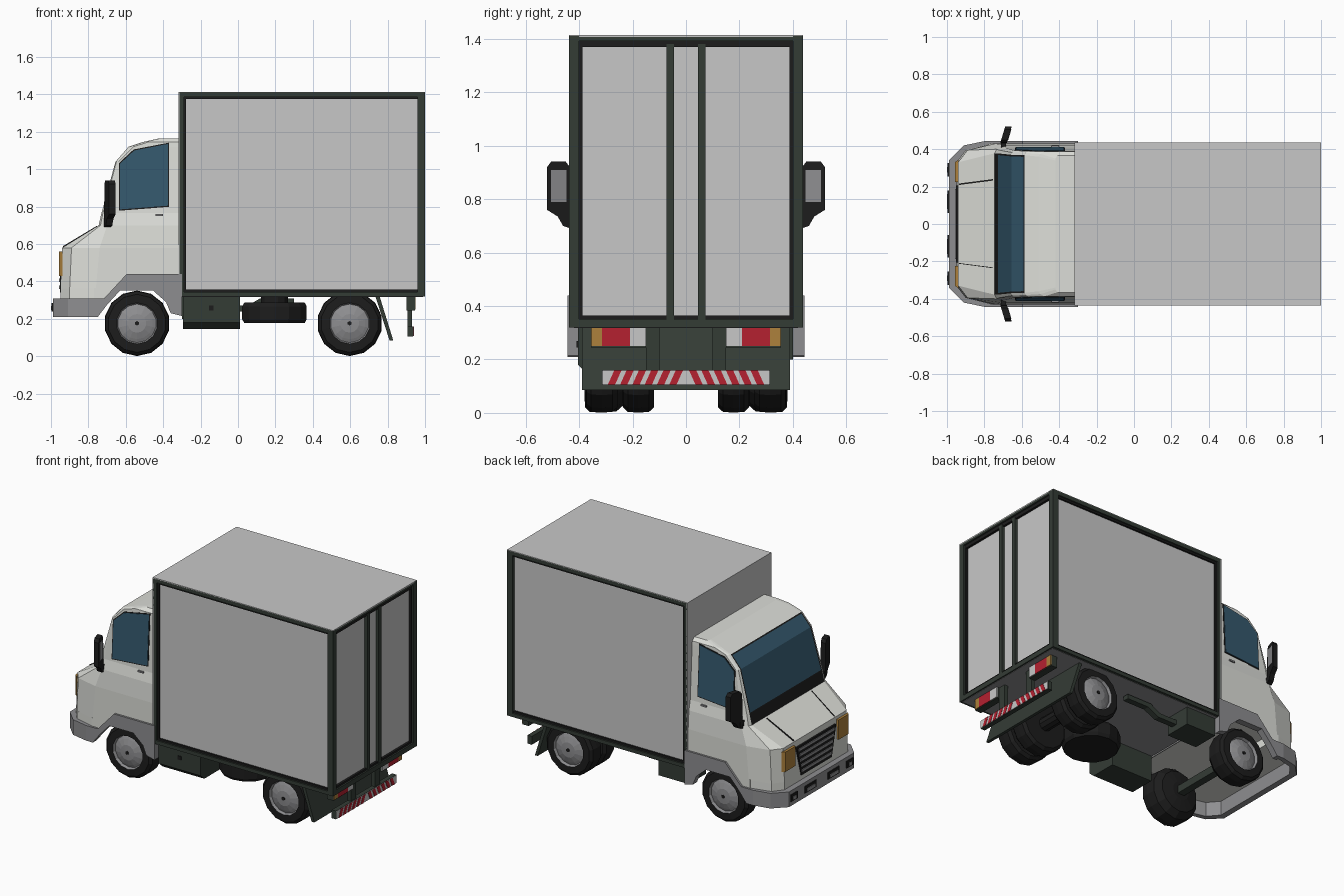
import bpy, bmesh, math

if "Cube" in bpy.data.objects:
    bpy.data.objects.remove(bpy.data.objects["Cube"])

def mat(name, r, g, b):
    m = bpy.data.materials.new(name)
    m.diffuse_color = (r, g, b, 1)
    m.use_nodes = True
    m.node_tree.nodes["Principled BSDF"].inputs["Base Color"].default_value = m.diffuse_color
    return m

WHITE = mat("cab_white", .72, .73, .69)
PANEL = mat("panel_grey", .575, .575, .575)
TRIM = mat("trim_grey", .27, .27, .28)
GREEN = mat("frame_dark_green", .034, .045, .036)
BLACK = mat("rubber_black", .012, .012, .012)
GLASS = mat("window_blue", .035, .10, .155)
AMBER = mat("lamp_amber", .42, .22, .045)
RED = mat("lamp_red", .46, .015, .03)

def finish(name, bm, mats):
    bmesh.ops.recalc_face_normals(bm, faces=bm.faces)
    me = bpy.data.meshes.new(name)
    bm.to_mesh(me)
    bm.free()
    for m in mats:
        me.materials.append(m)
    ob = bpy.data.objects.new(name, me)
    bpy.context.collection.objects.link(ob)
    return ob

def loft(bm, rings):
    """Skin between closed rings and cap both ends; returns the side faces per level."""
    vs = [[bm.verts.new(p) for p in r] for r in rings]
    n = len(vs[0])
    out = [[bm.faces.new((a[i], a[(i+1) % n], b[(i+1) % n], b[i])) for i in range(n)]
           for a, b in zip(vs, vs[1:])]
    bm.faces.new(vs[0])
    bm.faces.new(vs[-1])
    return out

def prism(name, pts, axis, a, b, m):
    """Extrude a 2D outline along an axis from a to b (numbers or functions of the point)."""
    def put(p, t):
        t = t(p) if callable(t) else t
        return {'x': (t, *p), 'y': (p[0], t, p[1]), 'z': (*p, t)}[axis]
    bm = bmesh.new()
    loft(bm, [[put(p, a) for p in pts], [put(p, b) for p in pts]])
    return finish(name, bm, [m])

def box(name, x, y, z, m):
    return prism(name, [(x[0], y[0]), (x[1], y[0]), (x[1], y[1]), (x[0], y[1])], 'z', z[0], z[1], m)

def lathe(name, prof, axis, c, m, n=14, hub_from=None):
    """Spin (radius, offset) points about an axis; rings from hub_from on use the second material."""
    def put(r, o, k):
        t = 2*math.pi*(k+.5)/n
        u, v = r*math.cos(t), r*math.sin(t)
        return (c[0]+u, c[1]+o, c[2]+v) if axis == 'y' else (c[0]+u, c[1]+v, c[2]+o)
    bm = bmesh.new()
    rows = loft(bm, [[put(r, o, k) for k in range(n)] for r, o in prof])
    if hub_from is not None:
        for row in rows[hub_from:]:
            for f in row:
                f.material_index = 1
        bm.faces.ensure_lookup_table()
        bm.faces[-1].material_index = 1
    return finish(name, bm, m)

def mirrored(pts):
    return pts + [(x, -y) for x, y in reversed(pts)]

# ---- cab body: horizontal sections (z, front corner, chamfer, side)
levels = [(.36, -.95, .33, -.90, .395, -.76, .43), (.58, -.94, .33, -.89, .395, -.74, .43),
          (.70, -.745, .378, -.735, .40, -.70, .422), (.765, -.73, .378, -.722, .395, -.69, .408),
          (1.04, -.655, .37, -.65, .382, -.64, .393), (1.12, -.585, .368, -.58, .38, -.56, .389),
          (1.145, -.51, .36, -.50, .375, -.48, .387), (1.165, -.42, .34, -.42, .35, -.41, .365)]
bm = bmesh.new()
rings = []
for z, xf, yf, xc, yc, xs, ys in levels:
    half = [(-.31, ys), (xs, ys), (xc, yc), (xf, yf)]
    rings.append([(x, y, z) for x, y in mirrored(half)])
rows = loft(bm, rings)
rows[2][3].material_index = 2                       # black cowl below windshield
shield = [rows[3][3], rows[4][3]]
bmesh.ops.recalc_face_normals(bm, faces=bm.faces)
rim = bmesh.ops.inset_region(bm, faces=shield, thickness=.009, use_even_offset=True)['faces']
for f in rim:
    f.material_index = 2
for f in shield:
    f.material_index = 1
finish("cab_body", bm, [WHITE, GLASS, BLACK])
prism("cab_nose_base", mirrored([(-.72, .43), (-.76, .43), (-.90, .395), (-.95, .33)]), 'z', .305, .361, WHITE)

# ---- bumper: hollow wrap-round band with dark slots
outer = [(-.75, .443), (-.80, .443), (-.91, .42), (-.99, .34)]
inner = [(-.95, .32), (-.89, .39), (-.79, .415), (-.75, .415)]
band = outer + [(x, -y) for x, y in reversed(outer)] + [(x, -y) for x, y in reversed(inner)] + inner
prism("front_bumper", band, 'z', .21, .31, TRIM)

# ---- grille with slats
prism("grille", [(-.16, .34), (.16, .34), (.205, .54), (-.205, .54)], 'x', -.953, -.93, BLACK)
for i in range(5):
    z = .36 + i*.037
    w = .155 + i*.008
    box("grille_slat", (-.958, -.94), (-w, w), (z, z+.018), TRIM)

frame_y = lambda z: .407 - .0545*(z-.765)
window = [(-.63, .785), (-.375, .805), (-.375, 1.135), (-.555, 1.10), (-.63, 1.03)]
wcx, wcz = -.50, .96
gasket = [(wcx+(x-wcx)*1.05, wcz+(z-wcz)*1.04) for x, z in window]
fender = [(-.78, .21), (-.75, .21), (-.70, .275), (-.63, .352), (-.455, .352), (-.385, .29), (-.36, .23),
          (-.30, .215), (-.30, .44), (-.595, .44), (-.715, .31), (-.78, .31)]
skirt = [(-.77, .305), (-.70, .305), (-.64, .365), (-.77, .365)]
mirror = [(.43, .69), (.46, .70), (.48, .735), (.52, .76), (.52, .92), (.505, .94), (.45, .94), (.435, .92)]
tyre = [(.09, -.058), (.155, -.058), (.172, -.04), (.175, 0), (.172, .04), (.155, .058), (.11, .06),
        (.103, .042), (.085, .05), (.05, .062), (.015, .064)]
wide_tyre = [(.06, -.115), (.135, -.10), (.17, -.06)] + tyre[3:]

# ---- everything that repeats left and right
for s in (1, -1):
    prism("side_window_seal", gasket, 'y', lambda p: s*(frame_y(p[1])-.02), lambda p: s*(frame_y(p[1])+.003), BLACK)
    prism("side_window", window, 'y', lambda p: s*(frame_y(p[1])-.02), lambda p: s*(frame_y(p[1])+.006), GLASS)
    box("door_handle", (-.44, -.40), (s*.40, s*.42), (.75, .76), TRIM)
    prism("fender_trim", fender, 'y', s*.40, s*.443, TRIM)
    prism("front_skirt", skirt, 'y', s*.405, s*.43, WHITE)
    prism("headlight", [(-.957, s*.225), (-.957, s*.33), (-.938, s*.345), (-.93, s*.225)], 'z', .43, .56, AMBER)
    w = .008 if s > 0 else .004
    prism("hood_seam", [(-.935, .583), (-.755, .691), (-.755, .697), (-.935, .589)], 'y',
          lambda p: s*(.208+(p[0]+.94)*.13), lambda p: s*(.208+w+(p[0]+.94)*.13), BLACK)
    for y0, y1 in ((.06, .18), (.255, .325)):
        box("bumper_slot", (-.996, -.98), (s*y0, s*y1), (.24, .285), BLACK)
        box("bumper_slot_lamp", (-1, -.98), (s*(y0+.02), s*(y1-.02)), (.248, .268), TRIM)

    # door mirrors, swept back
    prism("door_mirror", [(s*y, z) for y, z in mirror], 'x', lambda p: -.845+abs(p[0])*.3,
          lambda p: -.81+abs(p[0])*.3, BLACK)
    prism("mirror_glass", [(s*.447, .79), (s*.505, .79), (s*.505, .91), (s*.447, .91)], 'x',
          lambda p: -.82+abs(p[0])*.3, lambda p: -.807+abs(p[0])*.3, TRIM)
    box("mirror_arm", (-.712, -.685), (s*.39, s*.45), (.70, .735), BLACK)

    # wheels: single in front, double at the rear
    for nm, x, y, prof, hub in (("front_wheel", -.54, .32, wide_tyre, TRIM), ("rear_wheel", .597, .315, tyre, TRIM),
                                ("rear_inner_wheel", .597, .178, tyre, BLACK)):
        lathe(nm, [(r, s*o) for r, o in prof], 'y', (x, s*y, .176), [BLACK, hub], 14, 6)
    lathe("hub_bolt", [(.012, s*.05), (.012, s*.068)], 'y', (-.54, s*.32, .176), [BLACK], 6)
    lathe("hub_bolt", [(.012, s*.05), (.012, s*.068)], 'y', (.597, s*.315, .176), [BLACK], 6)

    # cargo side frame: outer bars and darker inner lip
    for nm, t0, t1, d, m in (("side_frame", 0, .024, .437, GREEN), ("side_frame_lip", .022, .036, .427, BLACK)):
        x0, x1, z0, z1 = -.314+t0, 1-t0, .32+t0, 1.41-t0
        w = t1-t0
        Y = (s*.40, s*d)
        box(nm, (x0, x1), Y, (z0, z0+w), m)
        box(nm, (x0, x1), Y, (z1-w, z1), m)
        box(nm, (x0, x0+w), Y, (z0, z1), m)
        box(nm, (x1-w, x1), Y, (z0, z1), m)

    # rear frame sides and door bars
    box("rear_post", (.96, 1), (s*.41, s*.437), (.32, 1.41), GREEN)
    box("rear_post_lip", (.96, .99), (s*.388, s*.412), (.32, 1.40), BLACK)
    box("door_bar", (.96, .995), (s*.045, s*.073), (.35, 1.38), GREEN)

    # tail lamps as thin plates on a housing
    box("lamp_housing", (.90, .945), (s*.15, s*.355), (.245, .32), GREEN)
    for nm, y0, y1, m in (("reverse_lamp", .15, .21, PANEL), ("brake_lamp", .21, .315, RED),
                          ("turn_lamp", .315, .354, AMBER)):
        box(nm, (.943, .95), (s*y0, s*y1), (.25, .318), m)

    # rear guard mounts and diagonal warning stripes
    box("guard_mount", (.905, .93), (s*.10, s*.15), (.15, .32), GREEN)
    for i in range(6):
        y = .035 + i*.046
        prism("guard_stripe", [(s*y, .107), (s*(y+.027), .107), (s*(y+.004), .158), (s*(y-.023), .158)],
              'x', .934, .941, RED)

# ---- cargo body
box("cargo_body", (-.312, .975), (-.415, .415), (.328, 1.405), PANEL)
box("cargo_roof", (-.314, 1), (-.437, .437), (1.407, 1.414), PANEL)
box("cargo_front", (-.317, -.31), (-.437, .437), (.32, 1.414), PANEL)
box("cargo_floor", (-.30, .99), (-.42, .42), (.318, .33), TRIM)
box("rear_sill", (.96, 1), (-.437, .437), (.32, .352), GREEN)
box("rear_sill_lip", (.96, .99), (-.41, .41), (.35, .365), BLACK)
box("rear_header", (.96, 1), (-.437, .437), (1.392, 1.407), GREEN)
box("rear_header_lip", (.96, .99), (-.41, .41), (1.37, 1.394), BLACK)

# ---- rear guard and mud flap
box("rear_guard", (.905, .936), (-.315, .315), (.105, .16), GREEN)
box("guard_reflector", (.93, .939), (-.313, .313), (.107, .158), PANEL)
prism("mud_flap", [(.735, .32), (.757, .32), (.83, .085), (.81, .085)], 'y', -.39, .39, GREEN)

# ---- under the floor: tool box, exhaust, spare tyre, axles
prism("tool_box", [(-.405, .32), (-.405, .18), (-.365, .145), (-.19, .145), (-.19, .32)], 'x', -.295, .01, GREEN)
box("tool_box_latch", (-.155, -.13), (-.409, -.40), (.245, .27), BLACK)
box("silencer", (-.30, -.08), (.22, .40), (.20, .32), GREEN)
prism("exhaust_pipe", [(-.10, .24), (.06, .24), (.14, .28), (.30, .28), (.30, .31), (.12, .31), (.05, .27), (-.10, .27)],
      'y', .26, .30, GREEN)
lathe("spare_tyre", [(.10, -.055), (.165, -.055), (.177, -.035), (.177, .035), (.165, .055), (.10, .055)],
      'z', (.195, -.17, .232), [BLACK], 14)
lathe("spare_mount", [(.075, 0), (.075, .05)], 'z', (.195, -.17, .28), [BLACK], 12)
box("front_axle", (-.565, -.515), (-.30, .30), (.15, .20), GREEN)
lathe("rear_axle", [(.045, -.26), (.045, .26)], 'y', (.597, 0, .175), [BLACK], 10)
